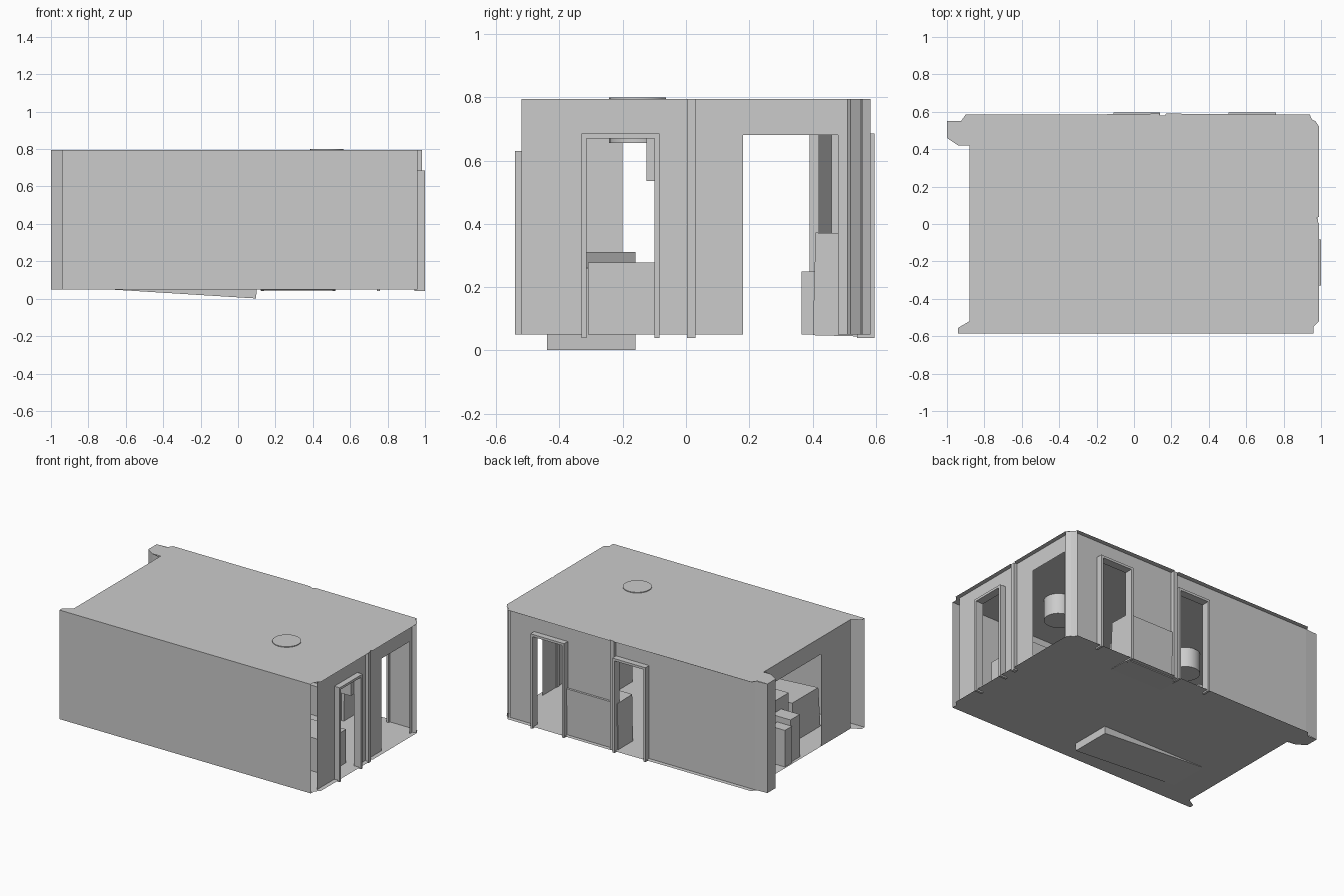
import bpy, bmesh, math

if "Cube" in bpy.data.objects:
    bpy.data.objects.remove(bpy.data.objects["Cube"])

FLOOR, CEIL, HEAD = 0.05, 0.795, 0.68


def finish(name, bm):
    mesh = bpy.data.meshes.new(name)
    bm.to_mesh(mesh)
    bm.free()
    ob = bpy.data.objects.new(name, mesh)
    bpy.context.collection.objects.link(ob)
    return ob


def slab(name, outline, z):
    bm = bmesh.new()
    bm.faces.new([bm.verts.new((x, y, z)) for x, y in outline])
    return finish(name, bm)


def box(name, x0, x1, y0, y1, z0, z1):
    bm = bmesh.new()
    bmesh.ops.create_cube(bm, size=1)
    for v in bm.verts:
        v.co.x *= x1 - x0
        v.co.y *= y1 - y0
        v.co.z *= z1 - z0
    ob = finish(name, bm)
    ob.location = ((x0 + x1) / 2, (y0 + y1) / 2, (z0 + z1) / 2)
    return ob


def strip(name, path):
    # thin full-height wall following a plan path
    bm = bmesh.new()
    low = [bm.verts.new((x, y, FLOOR)) for x, y in path]
    top = [bm.verts.new((x, y, CEIL)) for x, y in path]
    for i in range(len(path) - 1):
        bm.faces.new((low[i], low[i + 1], top[i + 1], top[i]))
    return finish(name, bm)


def wall(name, axis, fixed, a, b, openings=()):
    # flat wall along x or y with door-height openings
    bm = bmesh.new()

    def quad(s0, s1, z0, z1):
        pts = [(s0, z0), (s1, z0), (s1, z1), (s0, z1)]
        bm.faces.new([bm.verts.new((s, fixed, z) if axis == 'x' else (fixed, s, z))
                      for s, z in pts])

    s = a
    for o0, o1 in openings:
        quad(s, o0, FLOOR, CEIL)
        quad(o0, o1, HEAD, CEIL)
        s = o1
    quad(s, b, FLOOR, CEIL)
    return finish(name, bm)


def door_frame(name, axis, a, b, d0, d1):
    t = 0.016
    parts = [(a, a + t, 0.04, 0.685), (b - t, b, 0.04, 0.685), (a, b, 0.669, 0.685)]
    for part, (s0, s1, z0, z1) in zip(("left_jamb", "right_jamb", "head"), parts):
        if axis == 'x':
            box(f"{name}_{part}", s0, s1, d0, d1, z0, z1)
        else:
            box(f"{name}_{part}", d0, d1, s0, s1, z0, z1)


def lamp(name, x, y, z0, z1):
    bm = bmesh.new()
    bmesh.ops.create_cone(bm, cap_ends=True, segments=24, radius1=0.09,
                          radius2=0.09, depth=z1 - z0)
    ob = finish(name, bm)
    ob.location = (x, y, (z0 + z1) / 2)
    bpy.context.view_layer.objects.active = ob
    ob.select_set(True)
    bpy.ops.object.shade_smooth_by_angle()
    ob.select_set(False)


# Floor and ceiling share one outline
outline = [(-0.94, -0.585), (0.96, -0.585), (0.96, -0.55), (0.99, -0.52),
           (0.99, 0.005), (0.96, 0.02), (0.99, 0.04), (0.99, 0.52),
           (0.97, 0.55), (0.95, 0.56), (0.94, 0.585),
           (0.17, 0.59), (0.155, 0.555), (0.135, 0.59), (-0.3, 0.585),
           (-0.9, 0.585), (-0.925, 0.55), (-1.0, 0.55), (-1.0, 0.46),
           (-0.94, 0.42), (-0.88, 0.42), (-0.88, -0.52), (-0.94, -0.555)]
slab("floor", outline, FLOOR)
slab("ceiling", outline, CEIL)

# Walls
wall("front_wall", 'x', -0.585, -0.94, 0.96)
wall("right_wall", 'y', 0.96, -0.52, 0.51, [(-0.325, -0.09), (0.18, 0.48)])
wall("back_wall", 'x', 0.555, -0.91, 0.94, [(-0.105, 0.135), (0.51, 0.755)])
wall("left_wall", 'y', -0.88, -0.52, 0.42, [(-0.2, 0.39)])
strip("back_right_corner", [(0.96, 0.51), (0.985, 0.52), (0.965, 0.55), (0.95, 0.56), (0.94, 0.583)])
strip("back_left_corner", [(-0.88, 0.41), (-0.94, 0.42), (-1.0, 0.46), (-1.0, 0.55), (-0.91, 0.555)])

# Posts on the wall joints
box("right_post", 0.955, 0.985, 0.003, 0.03, 0.04, CEIL)
box("back_post", 0.14, 0.168, 0.55, 0.58, 0.045, CEIL)

# Door frames
door_frame("right_door", 'y', -0.33, -0.083, 0.945, 1.0)
door_frame("back_door_a", 'x', -0.11, 0.14, 0.54, 0.595)
door_frame("back_door_b", 'x', 0.505, 0.76, 0.54, 0.595)

# Ceiling lamps
lamp("lamp_right", 0.475, -0.153, 0.655, 0.80)
lamp("lamp_left", -0.54, -0.153, 0.655, 0.79)

# Sunken, tilted long bench
bench = box("long_bench", -0.70, 0.105, -0.44, -0.16, 0.026, 0.286)
bench.rotation_euler.y = math.atan(0.05 / 0.81)

# Sofa poking through the back wall
sofa = box("sofa_back", 0.12, 0.52, 0.405, 0.565, 0.046, 0.37)
sofa.rotation_euler.x = math.radians(-1.5)
box("sofa_seat", 0.15, 0.50, 0.365, 0.44, FLOOR, 0.25)

# Furniture by the left opening and in the room
box("crate_tall", -0.86, -0.72, 0.0, 0.10, FLOOR, 0.34)
box("crate_low", -0.87, -0.76, 0.10, 0.175, FLOOR, 0.30)
box("table_block", -0.72, -0.42, -0.08, 0.12, FLOOR, 0.42)
box("side_table", 0.62, 0.88, -0.31, -0.09, FLOOR, 0.278)
box("wall_cabinet", 0.82, 0.94, -0.125, -0.03, 0.535, HEAD)
box("tall_cupboard", 0.30, 0.55, -0.54, -0.42, FLOOR, 0.63)
